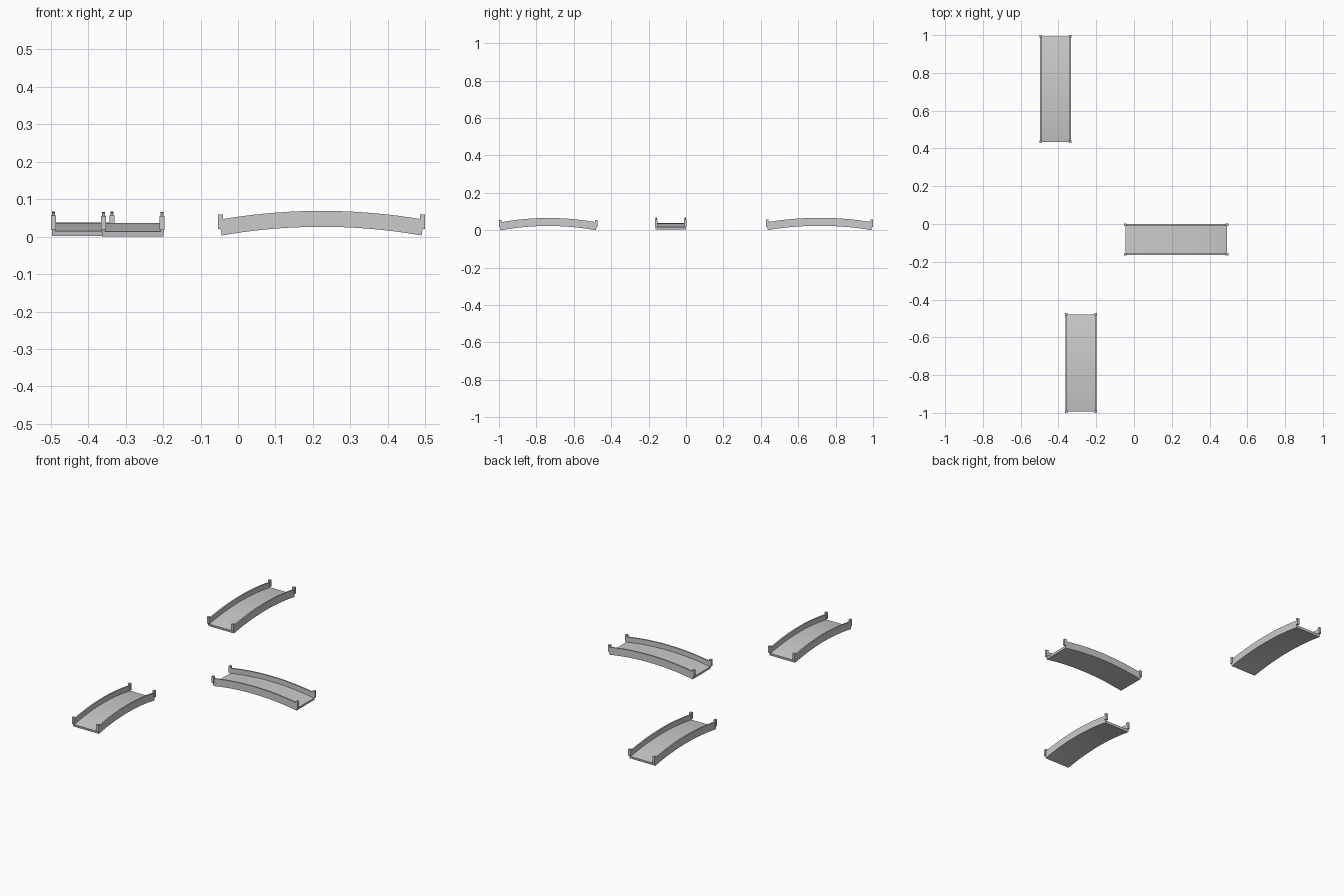
import bpy, bmesh, math
from mathutils import Matrix

if "Cube" in bpy.data.objects:
    bpy.data.objects.remove(bpy.data.objects["Cube"])

RISE = 0.023      # arch height of the underside
THICK = 0.0135    # deck thickness
RAIL_H = 0.0425   # rail top above the underside
DECK_W = 0.164
RAIL_T = 0.008
POST = 0.0135
SEGS = 24


def finish(name, bm, matrix):
    bmesh.ops.recalc_face_normals(bm, faces=bm.faces)
    mesh = bpy.data.meshes.new(name)
    bm.to_mesh(mesh)
    bm.free()
    ob = bpy.data.objects.new(name, mesh)
    bpy.context.collection.objects.link(ob)
    ob.matrix_world = matrix
    bpy.ops.object.select_all(action='DESELECT')
    ob.select_set(True)
    bpy.context.view_layer.objects.active = ob
    bpy.ops.object.shade_smooth_by_angle(angle=math.radians(30))


def arched_bar(name, half, h0, h1, y0, y1, matrix):
    """Sweep a rectangle (heights h0..h1, widths y0..y1) along a circular arch."""
    radius = (half ** 2 + RISE ** 2) / (2 * RISE)
    limit = math.asin(half / radius)
    bm = bmesh.new()
    rings = []
    for i in range(SEGS + 1):
        a = limit * (2 * i / SEGS - 1)
        ring = []
        for h, y in ((h0, y0), (h1, y0), (h1, y1), (h0, y1)):
            r = radius + h
            ring.append(bm.verts.new((r * math.sin(a), y, r * math.cos(a) - radius + RISE)))
        rings.append(ring)
    for a, b in zip(rings, rings[1:]):
        for k in range(4):
            bm.faces.new((a[k], a[(k + 1) % 4], b[(k + 1) % 4], b[k]))
    bm.faces.new(rings[0])
    bm.faces.new(rings[-1])
    finish(name, bm, matrix)


def bridge(name, centre, length, base, turn):
    matrix = Matrix.Translation((centre[0], centre[1], base)) @ Matrix.Rotation(turn, 4, 'Z')
    half = length / 2 - 0.0095
    # Curved walkway
    arched_bar(name + "_deck", half, 0, THICK, -DECK_W / 2, DECK_W / 2, matrix)
    for side in (-1, 1):
        # Solid parapet along each edge
        outer, inner = side * DECK_W / 2, side * (DECK_W / 2 - RAIL_T)
        arched_bar(name + "_rail", half, THICK, RAIL_H, min(outer, inner), max(outer, inner), matrix)
        # Square end posts
        for end in (-1, 1):
            bm = bmesh.new()
            bmesh.ops.create_cube(bm, size=1, matrix=Matrix.Translation(
                (end * (length - POST) / 2, side * (DECK_W / 2 - RAIL_T / 2), 0.0365))
                @ Matrix.Diagonal((POST, POST, 0.038, 1)))
            finish(name + "_post", bm, matrix)


bridge("back_bridge", (-0.4145, 0.714), 0.572, 0.001, math.pi / 2)
bridge("middle_bridge", (0.223, -0.081), 0.552, 0.003, 0)
bridge("front_bridge", (-0.2805, -0.736), 0.528, 0.0, math.pi / 2)
